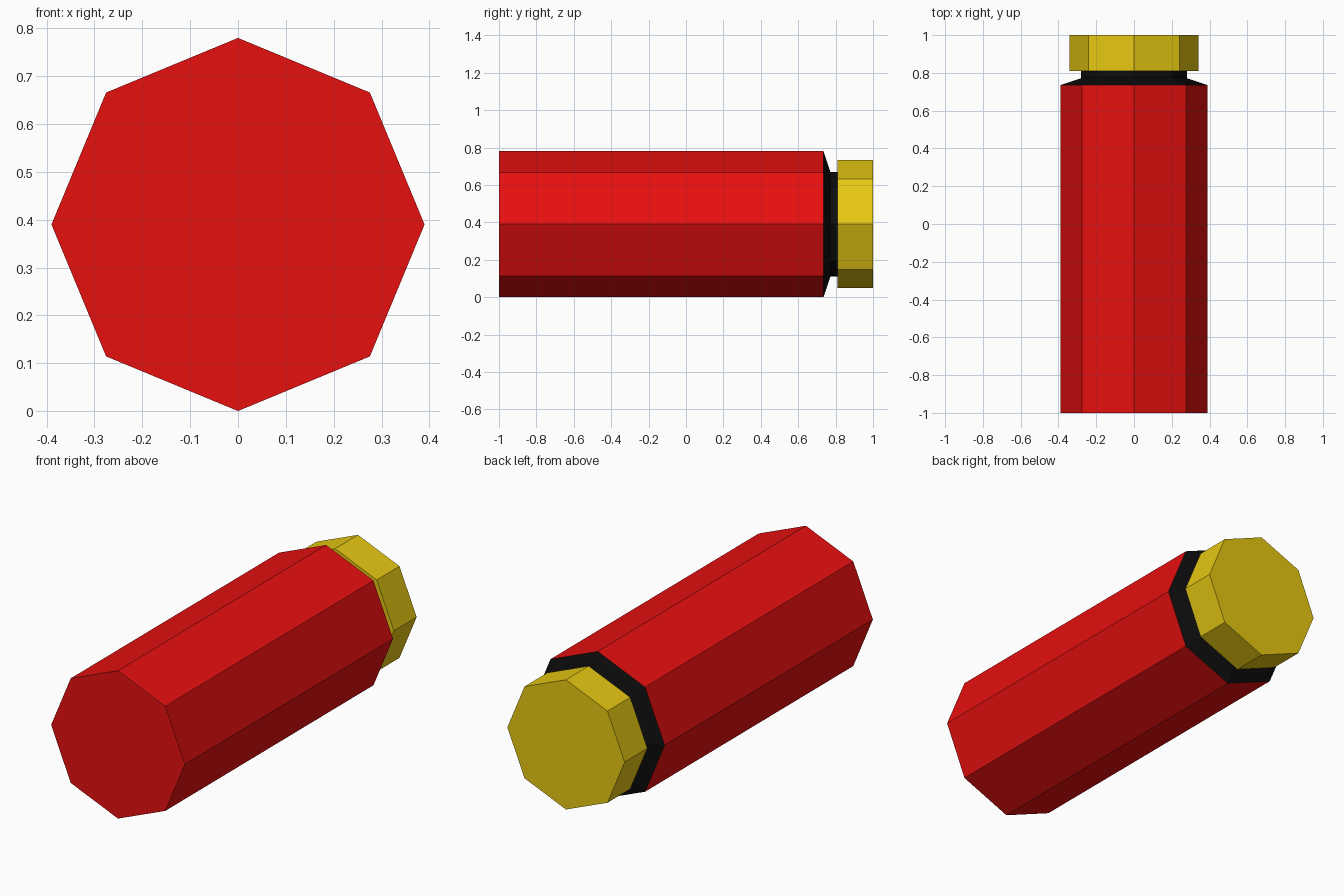
import bpy, bmesh, math

if "Cube" in bpy.data.objects:
    bpy.data.objects.remove(bpy.data.objects["Cube"])

CZ = 0.39   # height of the long axis
SIDES = 8


def material(name, rgb):
    m = bpy.data.materials.new(name)
    m.diffuse_color = (*rgb, 1.0)
    m.use_nodes = True
    m.node_tree.nodes["Principled BSDF"].inputs["Base Color"].default_value = m.diffuse_color
    return m


def turned(name, profile, mat, cap_start=True, cap_end=True):
    """Octagonal solid along y from (y, radius) pairs."""
    bm = bmesh.new()
    rings = []
    for y, r in profile:
        rings.append([bm.verts.new((r * math.cos(2 * math.pi * k / SIDES), y,
                                    CZ + r * math.sin(2 * math.pi * k / SIDES)))
                      for k in range(SIDES)])
    for a, b in zip(rings, rings[1:]):
        for k in range(SIDES):
            n = (k + 1) % SIDES
            # winding gives outward normals
            bm.faces.new((a[k], b[k], b[n], a[n]))
    if cap_start:
        bm.faces.new(rings[0])
    if cap_end:
        bm.faces.new(rings[-1][::-1])
    me = bpy.data.meshes.new(name)
    bm.to_mesh(me)
    bm.free()
    me.materials.append(mat)
    ob = bpy.data.objects.new(name, me)
    bpy.context.collection.objects.link(ob)
    return ob


red = material("red", (0.8, 0.005, 0.005))
black = material("black", (0.004, 0.004, 0.004))
gold = material("gold", (0.8, 0.58, 0.006))

# long red casing, open where the shoulder continues it
turned("casing", [(-1.0, 0.39), (0.735, 0.39)], red, cap_end=False)
# black sloped shoulder and neck
turned("neck", [(0.735, 0.39), (0.772, 0.28), (0.81, 0.28)], black,
       cap_start=False, cap_end=False)
# gold end cap
turned("end_cap", [(0.81, 0.342), (1.0, 0.342)], gold)
